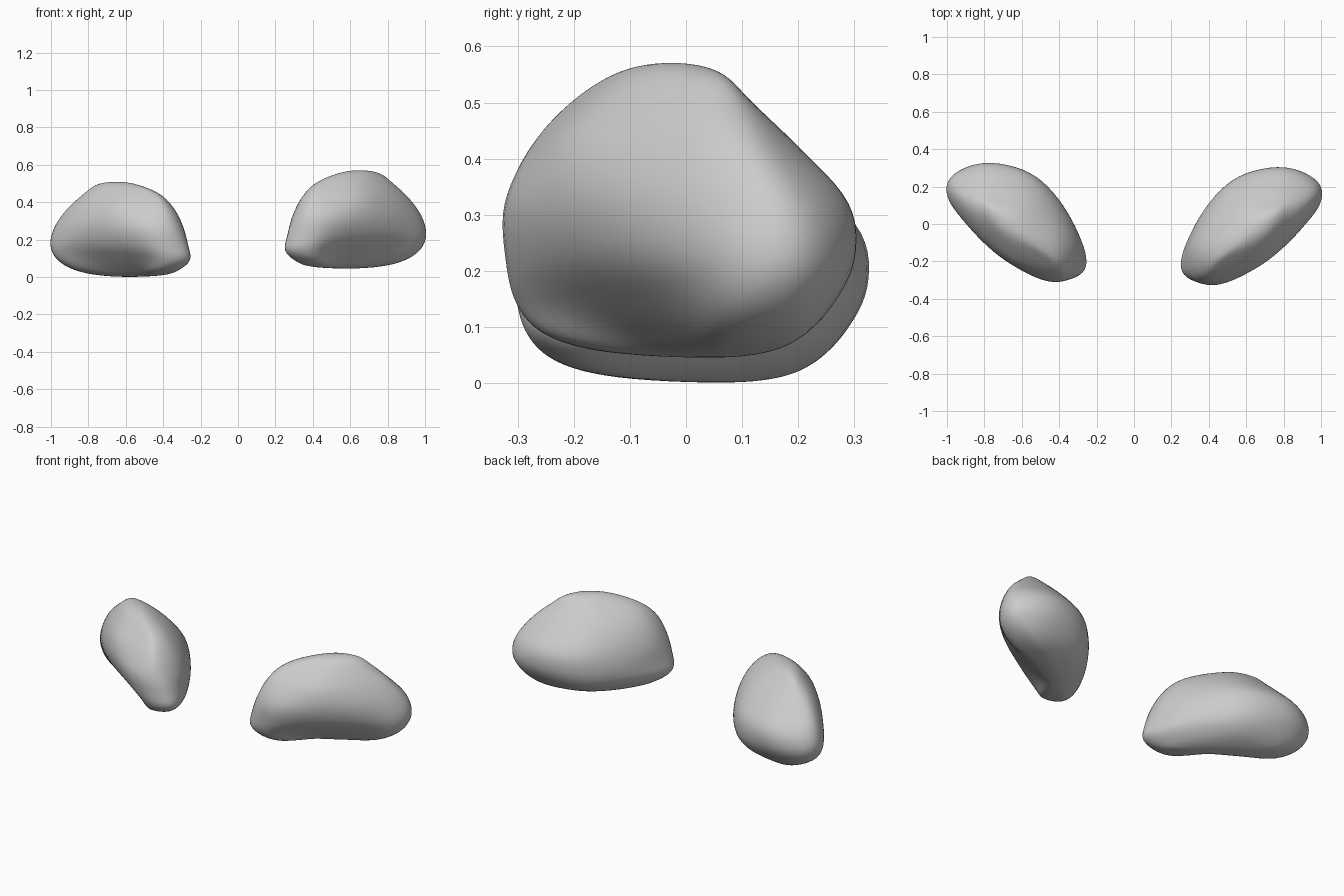
import bpy, bmesh, math
from mathutils import Vector

if "Cube" in bpy.data.objects:
    bpy.data.objects.remove(bpy.data.objects["Cube"])

# Horizontal slices of one lobe in its own frame (u = long axis, v = towards the back):
# z, near tip (u, v), far tip (u, v), four front v values, four back v values
SLICES = [
    (.055, -.25, .05, .19, .03, (.00, .01, -.01, -.02), (.08, .11, .11, .07)),
    (.085, -.37, .03, .31, -.01, (-.06, -.03, -.06, -.10), (.10, .16, .17, .08)),
    (.14, -.44, .03, .39, -.05, (-.085, -.09, -.12, -.15), (.125, .205, .22, .095)),
    (.22, -.435, .01, .43, -.06, (-.12, -.165, -.185, -.165), (.125, .225, .24, .115)),
    (.32, -.41, -.02, .405, -.06, (-.14, -.20, -.205, -.155), (.12, .21, .23, .12)),
    (.42, -.36, -.03, .315, -.07, (-.105, -.185, -.185, -.14), (.09, .16, .165, .065)),
    (.50, -.275, -.02, .22, -.05, (-.065, -.13, -.14, -.11), (.05, .09, .095, .02)),
    (.555, -.13, -.03, .14, -.04, (-.06, -.085, -.09, -.07), (.00, .02, .02, -.01)),
]
STEPS = (.10, .36, .64, .90)
POLES = (Vector((0, .06, .045)), Vector((.01, -.035, .571)))
SUB = 6


def spline(a, b, c, d, t):
    return .5 * (2*b + (c - a)*t + (2*a - 5*b + 4*c - d)*t*t + (3*b - a - 3*c + d)*t**3)


def ring(z, u0, v0, u1, v1, front, back):
    us = [u0 + (u1 - u0) * s for s in STEPS]
    pts = [(u0, v0)] + list(zip(us, front)) + [(u1, v1)] + list(zip(us, back))[::-1]
    pts = [Vector((u, v, z)) for u, v in pts]
    n = len(pts)
    return [spline(pts[i-1], pts[i], pts[(i+1) % n], pts[(i+2) % n], k / SUB)
            for i in range(n) for k in range(SUB)]


def lobe(name, side, centre, angle, z_scale, z_shift):
    rings = [ring(*s) for s in SLICES]
    n = len(rings[0])
    # Smooth columns running over both poles
    columns = []
    for j in range(n):
        o = (j + n // 2) % n
        c = [rings[0][o], POLES[0]] + [r[j] for r in rings] + [POLES[1], rings[-1][o]]
        columns.append([spline(*c[i-1:i+3], k / SUB)
                        for i in range(1, len(c) - 2) for k in range(SUB)][1:])
    ca, sa = math.cos(angle), math.sin(angle)
    bm = bmesh.new()

    def vert(p):
        return bm.verts.new((side * (centre[0] + p.x*ca - p.y*sa),
                             centre[1] + p.x*sa + p.y*ca, p.z * z_scale + z_shift))
    grid = [[vert(p) for p in c] for c in columns]
    bottom, top = vert(POLES[0]), vert(POLES[1])
    for j in range(n):
        a, b = grid[j], grid[(j + 1) % n]
        bm.faces.new((bottom, b[0], a[0]))
        bm.faces.new((top, a[-1], b[-1]))
        for i in range(len(a) - 1):
            bm.faces.new((a[i], b[i], b[i+1], a[i+1]))
    bmesh.ops.recalc_face_normals(bm, faces=bm.faces)
    for f in bm.faces:
        f.smooth = True
    me = bpy.data.meshes.new(name)
    bm.to_mesh(me)
    bm.free()
    ob = bpy.data.objects.new(name, me)
    bpy.context.collection.objects.link(ob)
    soft = ob.modifiers.new("soften", 'SMOOTH')
    soft.factor, soft.iterations = .5, 10


# Right lobe sits a little higher; left lobe is its mirrored, flatter partner
lobe("right_lobe", 1, (.62, -.006), math.radians(40), 1, 0)
lobe("left_lobe", -1, (.62, .014), math.radians(41), .968, -.043)
